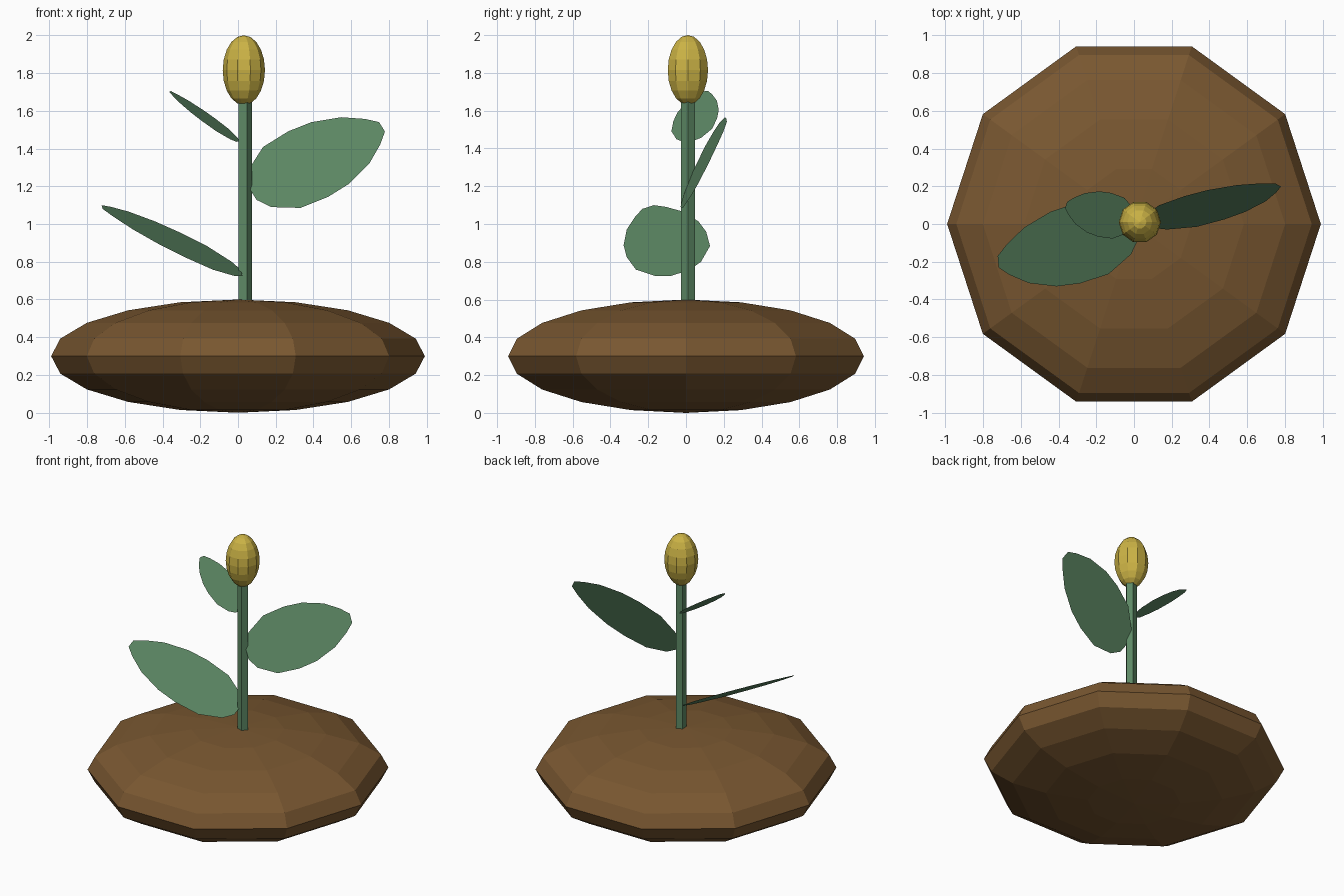
import bpy, bmesh
from math import sin, cos, pi
from mathutils import Vector

if "Cube" in bpy.data.objects:
    bpy.data.objects.remove(bpy.data.objects["Cube"])


def material(name, rgb):
    m = bpy.data.materials.new(name)
    m.diffuse_color = (*rgb, 1)
    m.use_nodes = True
    m.node_tree.nodes["Principled BSDF"].inputs["Base Color"].default_value = m.diffuse_color
    return m


def finish(bm, name, mat):
    me = bpy.data.meshes.new(name)
    bm.to_mesh(me)
    bm.free()
    me.materials.append(mat)
    ob = bpy.data.objects.new(name, me)
    bpy.context.collection.objects.link(ob)
    return ob


def lathe(name, centre, profile, sides, mat):
    """Faceted solid of revolution; profile is (radius, z), first corner on +x."""
    bm = bmesh.new()
    rings = [[bm.verts.new((centre[0] + r * cos(2 * pi * i / sides),
                            centre[1] + r * sin(2 * pi * i / sides),
                            centre[2] + z)) for i in range(sides)]
             for r, z in profile]
    for a, b in zip(rings, rings[1:]):
        for i in range(sides):
            j = (i + 1) % sides
            bm.faces.new((a[i], a[j], b[j], b[i]))
    bm.faces.new(rings[0][::-1])
    bm.faces.new(rings[-1])
    # collapse the poles of closed shapes
    bmesh.ops.remove_doubles(bm, verts=bm.verts, dist=1e-4)
    return finish(bm, name, mat)


def ellipsoid(name, centre, radius, height, mat):
    profile = [(radius * cos(a), height * sin(a))
               for a in (-pi / 2 + k * pi / 10 for k in range(11))]
    return lathe(name, centre, profile, 10, mat)


# half outline of a leaf: distance along the midrib, half width
LEAF = [(0, .05), (.05, .125), (.19, .205), (.36, .22), (.5, .207),
        (.66, .155), (.77, .085), (.83, .032)]


def leaf(name, base, tip, normal, mat):
    base, axis = Vector(base), Vector(tip) - Vector(base)
    scale = axis.length / LEAF[-1][0]
    axis.normalize()
    side = Vector(normal).cross(axis).normalized()
    outline = LEAF + [(t, -w) for t, w in reversed(LEAF)]
    bm = bmesh.new()
    face = bm.faces.new([bm.verts.new(base + scale * (axis * t + side * w))
                         for t, w in outline])
    face.normal_update()
    if face.normal.dot(Vector(normal)) < 0:
        face.normal_flip()
    return finish(bm, name, mat)


soil = material("soil_brown", (.19, .095, .03))
green = material("leaf_green", (.11, .25, .13))
yellow = material("bud_yellow", (.60, .45, .06))

# soil mound, stem and flower bud
ellipsoid("soil_mound", (0, 0, .30), .99, .30, soil)
lathe("stem", (.035, .01, 0), [(.039, .5), (.039, 1.7)], 5, green)
ellipsoid("flower_bud", (.031, .01, 1.815), .112, .185, yellow)

# three flat leaves
leaf("lower_leaf", (.02, -.03, .741), (-.72, -.20, 1.09), (.535, -.277, 1), green)
leaf("middle_leaf", (.074, -.007, 1.167), (.763, .207, 1.515), (.102, -1, .417), green)
leaf("upper_leaf", (0, .01, 1.437), (-.36, .10, 1.703), (.70, -.27, 1), green)
